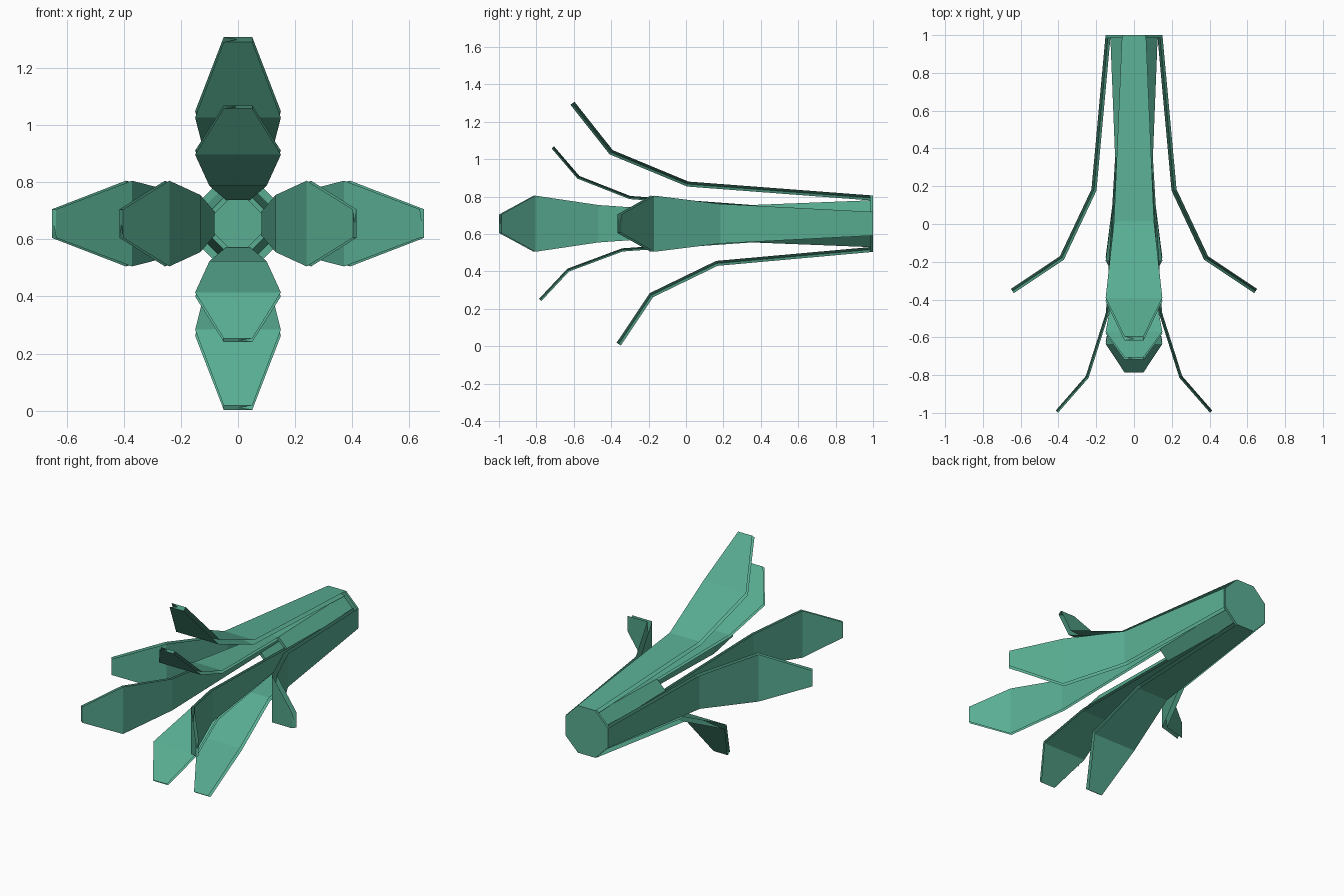
import bpy, bmesh, math
from mathutils import Vector

if "Cube" in bpy.data.objects:
    bpy.data.objects.remove(bpy.data.objects["Cube"])

CZ = 0.655          # height of the long axis
mat = bpy.data.materials.new("green")
mat.diffuse_color = (0.10, 0.42, 0.29, 1)
mat.use_nodes = True
mat.node_tree.nodes["Principled BSDF"].inputs["Base Color"].default_value = mat.diffuse_color


def finish(name, bm):
    bmesh.ops.recalc_face_normals(bm, faces=bm.faces)
    me = bpy.data.meshes.new(name)
    bm.to_mesh(me)
    bm.free()
    me.materials.append(mat)
    ob = bpy.data.objects.new(name, me)
    bpy.context.collection.objects.link(ob)


def loft(bm, rings, closed=False):
    """Skin equal-sized rings; cap the ends unless they close on themselves."""
    vs = [[bm.verts.new(p) for p in r] for r in rings]
    n = len(vs[0])
    pairs = list(zip(vs, vs[1:] + vs[:1])) if closed else list(zip(vs, vs[1:]))
    for a, b in pairs:
        for i in range(n):
            j = (i + 1) % n
            bm.faces.new((a[i], a[j], b[j], b[i]))
    if not closed:
        bm.faces.new(vs[0])
        bm.faces.new(vs[-1])


def petal(name, angle, path, halves, thick):
    """Bent strip: path of (y, radius) centre points with half widths."""
    u = Vector((math.cos(angle), 0, math.sin(angle)))
    w = Vector((-math.sin(angle), 0, math.cos(angle)))
    pts = [Vector(p) for p in path]
    rings = []
    for i, p in enumerate(pts):
        d0 = (p - pts[i - 1]).normalized() if i else None
        d1 = (pts[i + 1] - p).normalized() if i < len(pts) - 1 else None
        a, b = d0 or d1, d1 or d0
        t = (a + b).normalized()
        off = Vector((t.y, -t.x)) * (thick / 2 / max(t.dot(a), 0.5))
        if i == 0:
            off = Vector((0, thick / 2))
        ring = []
        for s, e in ((1, 1), (1, -1), (-1, -1), (-1, 1)):
            q = p + off * s
            ring.append(u * q.y + w * (halves[i] * e * s) + Vector((0, q.x, CZ)))
        rings.append(ring)
    bm = bmesh.new()
    loft(bm, rings)
    finish(name, bm)


def octagon(r, y):
    c = r / math.cos(math.pi / 8)
    return [(c * math.cos(math.pi / 8 + k * math.pi / 4), y,
             CZ + c * math.sin(math.pi / 8 + k * math.pi / 4)) for k in range(8)]


# back end cap
bm = bmesh.new()
loft(bm, [octagon(0.15, 1.0), octagon(0.15, 0.985)])
finish("end_cap", bm)

# inner octagonal sleeve
bm = bmesh.new()
loft(bm, [octagon(0.125, 0.985), octagon(0.10, 0.35),
          octagon(0.082, 0.35), octagon(0.105, 0.985)], closed=True)
finish("inner_sleeve", bm)

# y positions of the bends and tip for each petal
sides = {
    "top": (math.pi / 2, (0.01, -0.40, -0.607), (-0.30, -0.575, -0.712)),
    "bottom": (-math.pi / 2, (0.165, -0.185, -0.36), (-0.34, -0.63, -0.78)),
    "right": (0, (0.18, -0.18, -0.355), (-0.47, -0.81, -0.993)),
    "left": (math.pi, (0.18, -0.18, -0.355), (-0.47, -0.81, -0.993)),
}
for side, (ang, o, i) in sides.items():
    petal("outer_petal_" + side, ang,
          [(0.99, 0.138), (o[0], 0.212), (o[1], 0.382), (o[2], 0.644)],
          (0.064, 0.106, 0.15, 0.05), 0.027)
    petal("inner_petal_" + side, ang,
          [(0.36, 0.091), (i[0], 0.14), (i[1], 0.248), (i[2], 0.408)],
          (0.042, 0.10, 0.15, 0.05), 0.017)
